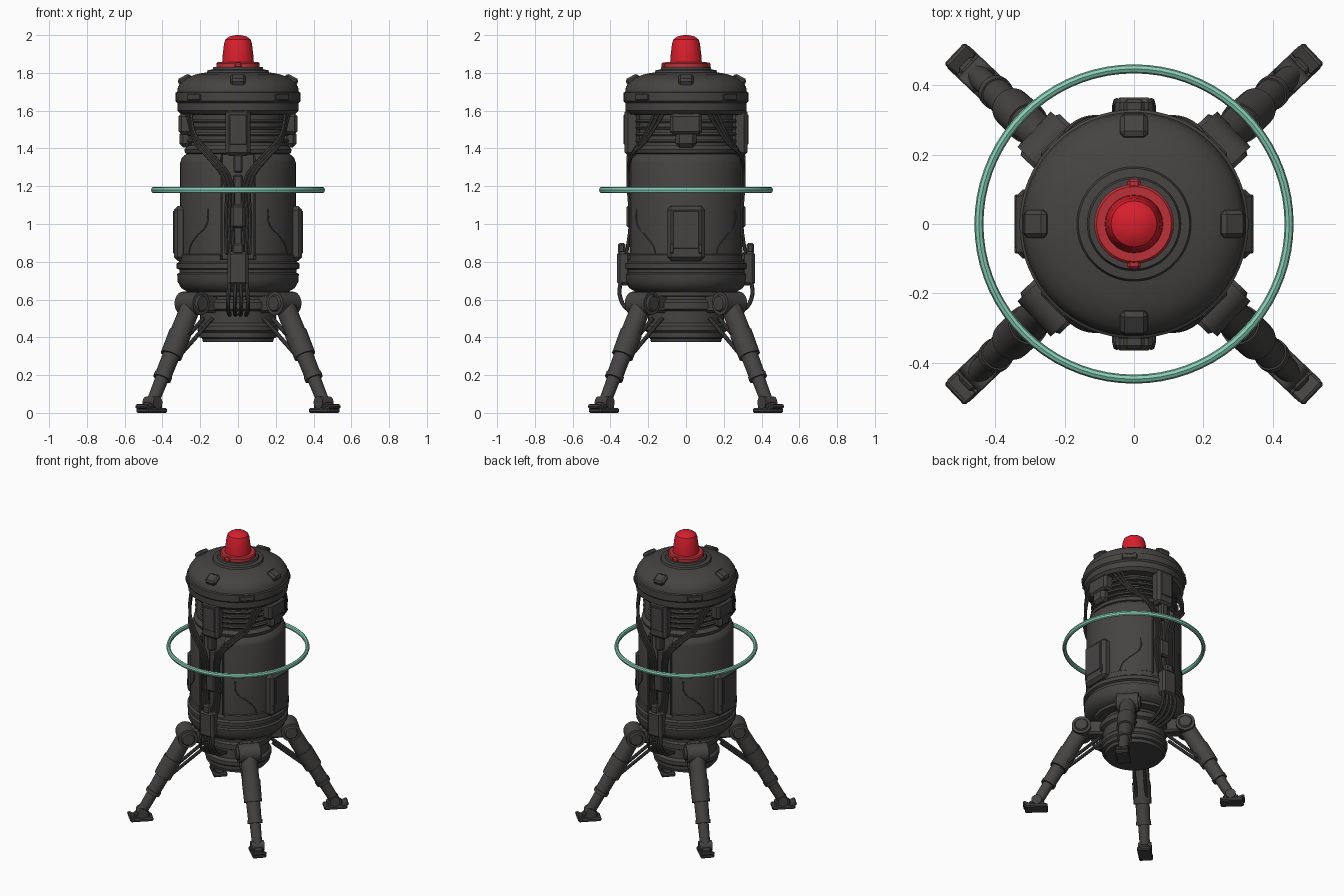
import bpy, bmesh
from math import pi, sin, cos, radians, atan2
from mathutils import Vector, Matrix

cube = bpy.data.objects.get("Cube")
if cube:
    bpy.data.objects.remove(cube, do_unlink=True)


def material(name, rgb):
    m = bpy.data.materials.new(name)
    m.use_nodes = True
    m.diffuse_color = (*rgb, 1)
    m.node_tree.nodes["Principled BSDF"].inputs["Base Color"].default_value = (*rgb, 1)
    return m


GREY = material("dark grey metal", (0.06, 0.057, 0.055))
RED = material("red lamp", (0.68, 0.014, 0.026))
DULL_RED = material("dull red collar", (0.5, 0.03, 0.04))
MINT = material("mint ring", (0.25, 0.62, 0.47))


def finish(name, bm, mat):
    bmesh.ops.recalc_face_normals(bm, faces=bm.faces)
    me = bpy.data.meshes.new(name)
    bm.to_mesh(me)
    bm.free()
    me.materials.append(mat)
    ob = bpy.data.objects.new(name, me)
    bpy.context.collection.objects.link(ob)
    smooth(ob)
    return ob


def smooth(ob):
    bpy.ops.object.select_all(action='DESELECT')
    ob.select_set(True)
    bpy.context.view_layer.objects.active = ob
    bpy.ops.object.shade_smooth_by_angle(angle=radians(32))


def lathe(name, profile, mat=GREY, seg=64, start=0, sweep=2 * pi, closed=False):
    """Turn (radius, z) points about z; a closed profile makes a solid band."""
    bm = bmesh.new()
    full = sweep > 6.28
    count = seg if full else seg + 1
    rows = []
    for i in range(count):
        a = start + sweep * i / seg
        rows.append([bm.verts.new((r * cos(a), r * sin(a), z)) for r, z in profile])
    n = len(profile)
    for i in range(seg):
        p, q = rows[i], rows[(i + 1) % count]
        for j in range(n if closed else n - 1):
            k = (j + 1) % n
            bm.faces.new((p[j], q[j], q[k], p[k]))
    if not full:
        bm.faces.new(rows[0])
        bm.faces.new(rows[-1])
    bmesh.ops.remove_doubles(bm, verts=bm.verts, dist=0.0004)
    return finish(name, bm, mat)


def box(name, angle, dist, z, size, mat=GREY, bevel=0.01, tilt=0, side=0):
    """Bevelled box placed radially: size is (depth, width, height)."""
    bm = bmesh.new()
    bmesh.ops.create_cube(bm, size=1)
    bmesh.ops.scale(bm, vec=size, verts=bm.verts)
    bmesh.ops.bevel(bm, geom=bm.edges[:], offset=bevel, segments=1, affect='EDGES')
    m = (Matrix.Rotation(angle, 4, 'Z') @ Matrix.Translation((dist, side, z))
         @ Matrix.Rotation(tilt, 4, 'Y'))
    bmesh.ops.transform(bm, matrix=m, verts=bm.verts)
    return finish(name, bm, mat)


def rod(name, a, b, r1, r2=None, mat=GREY, seg=20):
    a, b = Vector(a), Vector(b)
    bm = bmesh.new()
    bmesh.ops.create_cone(bm, cap_ends=True, segments=seg, radius1=r1,
                          radius2=r1 if r2 is None else r2, depth=(b - a).length)
    m = Matrix.Translation((a + b) / 2) @ (b - a).to_track_quat('Z', 'Y').to_matrix().to_4x4()
    bmesh.ops.transform(bm, matrix=m, verts=bm.verts)
    return finish(name, bm, mat)


def cable(name, angle, points, r):
    """Smooth cable through (radius, sideways, z) points, turned by angle."""
    cu = bpy.data.curves.new(name, 'CURVE')
    cu.dimensions = '3D'
    cu.bevel_depth, cu.bevel_resolution, cu.resolution_u = r, 2, 6
    cu.use_fill_caps = True
    sp = cu.splines.new('BEZIER')
    sp.bezier_points.add(len(points) - 1)
    for bp, p in zip(sp.bezier_points, points):
        bp.co = p
        bp.handle_left_type = bp.handle_right_type = 'AUTO'
    cu.materials.append(GREY)
    ob = bpy.data.objects.new(name, cu)
    ob.rotation_euler.z = angle
    bpy.context.collection.objects.link(ob)
    bpy.ops.object.select_all(action='DESELECT')
    ob.select_set(True)
    bpy.context.view_layer.objects.active = ob
    bpy.ops.object.convert(target='MESH')
    smooth(bpy.context.object)


# Turned body: core, base, lower skirt, head
lathe("core", [(0, .6), (.26, .62), (.268, .8), (.268, 1.36), (.25, 1.4), (.25, 1.62), (0, 1.62)])
lathe("base_drum", [(0, .375), (.185, .375), (.19, .395), (.205, .4), (.205, .425), (.215, .435),
                    (.215, .46), (.2, .475), (.2, .54), (.22, .55), (.22, .585), (.2, .6), (.2, .66)])
lathe("lower_skirt", [(.19, .63), (.265, .64), (.3, .66), (.32, .695), (.322, .735), (.31, .742),
                      (.31, .758), (.325, .765), (.325, .79), (.312, .8), (.312, .812), (.262, .815)])
lathe("head", [(.24, 1.575), (.3, 1.58), (.32, 1.6), (.32, 1.64), (.33, 1.65), (.33, 1.695),
               (.322, 1.7), (.318, 1.725), (.3, 1.752), (.265, 1.776), (.22, 1.793), (.165, 1.803),
               (.16, 1.815), (.135, 1.818), (.13, 1.83), (0, 1.83)])
lathe("neck_collar", [(.24, 1.36), (.28, 1.375), (.285, 1.395), (.265, 1.415), (.24, 1.415)])
for i in range(4):
    z = 1.44 + i * .035
    lathe("neck_pipe", [(.245, z - .009), (.27, z - .009), (.276, z), (.27, z + .009),
                        (.245, z + .009)], closed=True)

# Hull shells leave a cable groove at front and back
half = radians(72)
for side, a in (("left", 0), ("right", pi)):
    lathe(side + "_hull", [(.255, .8), (.312, .8), (.312, .835), (.306, .84), (.306, 1.325),
                           (.298, 1.35), (.275, 1.37), (.255, 1.37)],
          seg=36, start=a - half, sweep=2 * half, closed=True)

# Side hatches, neck boxes and seams
for side, a in (("left", 0), ("right", pi)):
    box(side + "_hatch", a, .305, .95, (.07, .2, .29), bevel=.02)
    box(side + "_hatch_plate", a, .34, .97, (.008, .14, .2), bevel=.003)
    for s in (-1, 1):
        box("hatch_latch", a, .337, .87, (.015, .02, .05), bevel=.004, side=s * .075)
    box(side + "_neck_box", a, .275, 1.53, (.08, .17, .11), bevel=.015)
    box(side + "_neck_box_base", a, .275, 1.45, (.07, .11, .09), bevel=.02)
    for s in (-1, 1):
        cable("hull_seam", a, [(.306 * cos(t), s * .306 * sin(t), z) for t, z in
                               ((.55, .82), (.6, .88), (.75, .93), (1.0, 1.0), (1.02, 1.08))], .004)

# Front and back equipment in the grooves
for side, a in (("front", -pi / 2), ("back", pi / 2)):
    box(side + "_junction_box", a, .285, 1.485, (.08, .13, .25), bevel=.018)
    box(side + "_junction_cover", a, .326, 1.5, (.008, .09, .16), bevel=.003)
    box(side + "_connector", a, .29, 1.32, (.05, .05, .1), bevel=.01)
    box(side + "_groove_rail", a, .275, 1.05, (.03, .05, .42), bevel=.008)
    box(side + "_control_block", a, .295, 1.04, (.04, .07, .12), bevel=.01)
    box(side + "_lower_box", a, .33, .765, (.07, .11, .18), bevel=.015)
    box(side + "_lower_clip", a, .34, .87, (.04, .06, .06), bevel=.01)
    for s in (-1, 1):
        box("groove_edge", a, .285, 1.08, (.03, .014, .5), bevel=.004, side=s * .088)
        # Cables from under the head sweep into the groove
        for k in range(3):
            d = s * k * .018
            cable("neck_cable", a, [(.17 - k * .025, s * (.25 + k * .01), 1.58),
                                    (.22, s * .225, 1.47 - k * .02),
                                    (.29, s * .13 + d, 1.36),
                                    (.305, s * .04 + d, 1.24),
                                    (.295, s * .03 + d, 1.0),
                                    (.315, s * .025 + d, .84)], .009)
        # Cables from the lower box loop back to the base
        for k in range(2):
            w = s * (.014 + k * .03)
            cable("base_cable", a, [(.345, w, .7), (.35, w * 1.15, .62),
                                    (.31, w * 1.2, .55), (.2, w, .52)], .011)

# Lugs round the head
for i in range(4):
    box("head_lug", i * pi / 2, .277, 1.755, (.075, .08, .06), bevel=.012, tilt=radians(28))
    box("rim_clip", i * pi / 2 + pi / 4, .32, 1.672, (.03, .1, .035), bevel=.005)

# Lamp
lathe("lamp_collar", [(0, 1.82), (.115, 1.82), (.115, 1.85), (.108, 1.858), (0, 1.858)], DULL_RED, 32)
lathe("lamp", [(0, 1.85), (.084, 1.85), (.082, 1.885), (.074, 1.955), (.066, 1.978),
               (.045, 1.993), (.02, 1.999), (0, 2)], RED, 32)
for a in (-pi / 2, pi / 2):
    box("lamp_catch", a, .115, 1.84, (.03, .04, .03), DULL_RED, .008)

# Floating ring
lathe("halo_ring", [(.447 + .013 * cos(t * pi / 4), 1.18 + .017 * sin(t * pi / 4))
                    for t in range(8)], MINT, 72, closed=True)

# Four telescopic legs
spread = atan2(.43, .4525)
for a in (spread, pi - spread, pi + spread, -spread):
    out, tan = Vector((cos(a), sin(a), 0)), Vector((-sin(a), cos(a), 0))

    def at(r, z, w=0):
        return out * r + tan * w + Vector((0, 0, z))

    hip, ankle = at(.335, .58), at(.625, .055)

    def along(t):
        return hip.lerp(ankle, t)

    box("hip_mount", a, .24, .58, (.16, .085, .1), bevel=.012)
    rod("hip_joint", at(.335, .58, -.07), at(.335, .58, .07), .062, seg=24)
    for s in (-1, 1):
        rod("hip_cap", at(.335, .58, s * .07), at(.335, .58, s * .082), .045, .038)
    rod("upper_leg", along(.02), along(.5), .053, .056)
    rod("leg_sleeve", along(.3), along(.53), .06, .058)
    rod("leg_middle", along(.5), along(.74), .046, .044)
    rod("leg_collar", along(.72), along(.76), .049)
    rod("lower_leg", along(.74), along(1), .036, .033)
    # Inner braces
    for s in (-1, 1):
        rod("leg_brace", at(.22, .5, s * .035), along(.62) + tan * s * .03, .011, seg=10)
    # Foot
    rod("ankle_joint", at(.625, .055, -.042), at(.625, .055, .042), .033)
    box("foot_block", a, .625, .035, (.1, .06, .04), bevel=.01)
    box("foot_pad", a, .63, .0125, (.15, .09, .025), bevel=.007)
    box("foot_toe", a, .69, .028, (.05, .085, .022), bevel=.006, tilt=radians(-25))
